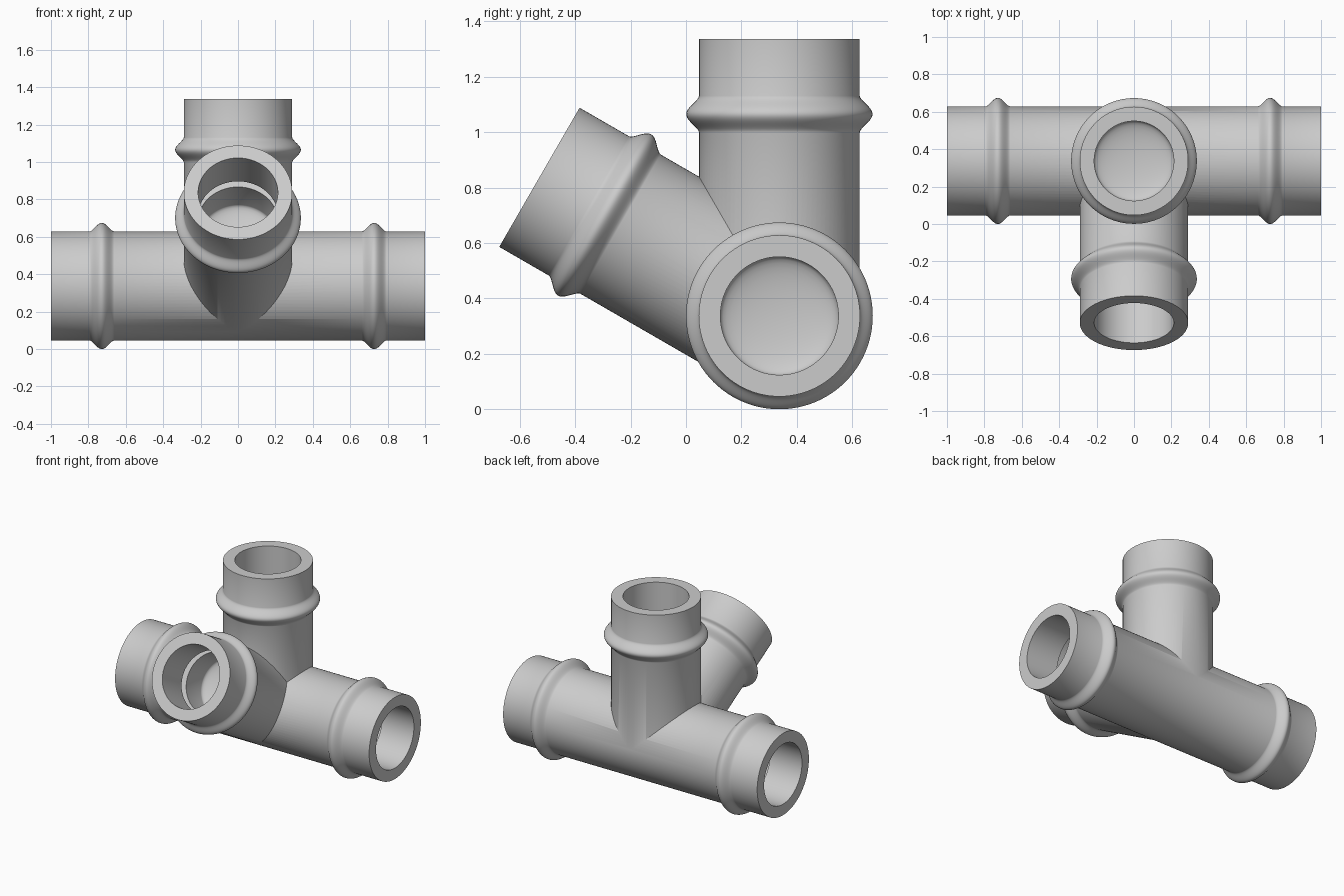
import bpy, bmesh, math
from mathutils import Vector

cube = bpy.data.objects.get("Cube")
if cube:
    bpy.data.objects.remove(cube, do_unlink=True)

CENTRE = Vector((0, 0.337, 0.337))
OUTER, BORE, BEAD = 0.291, 0.213, 0.046
SIDES = 96

metal = bpy.data.materials.new("pipe_grey")
metal.use_nodes = True
GREY = (0.6, 0.6, 0.6, 1)
metal.diffuse_color = GREY
metal.node_tree.nodes["Principled BSDF"].inputs["Base Color"].default_value = GREY


def socket_profile(radius):
    """(radius, distance along axis) from the blind bore floor to the outer wall."""
    # Dished floor of the socket
    pts = [(BORE * math.sin(a), 0.5 - 0.05 * math.cos(a))
           for a in (i * math.pi / 20 for i in range(11))]
    # Seal groove inside the bead, then the rim
    pts += [(BORE, 0.69), (0.25, 0.69), (0.25, 0.75), (BORE, 0.75),
            (BORE, 1), (radius, 1)]
    # Raised bead around the outside
    for i in range(21):
        s = 1 - i / 10
        bump = (0.5 + 0.5 * math.cos(math.pi * s)) ** 0.8
        pts.append((radius + BEAD * bump, 0.728 + 0.066 * s))
    return pts


def lathe(name, profile, direction):
    """Spin a profile about z, then turn it to point along direction."""
    bm = bmesh.new()
    verts = [bm.verts.new((r, 0, t)) for r, t in profile]
    edges = [bm.edges.new(pair) for pair in zip(verts, verts[1:])]
    bmesh.ops.spin(bm, geom=verts + edges, axis=(0, 0, 1), cent=(0, 0, 0),
                   angle=math.tau, steps=SIDES, use_duplicate=False)
    bmesh.ops.remove_doubles(bm, verts=bm.verts, dist=1e-5)
    bmesh.ops.recalc_face_normals(bm, faces=bm.faces)
    turn = Vector((0, 0, 1)).rotation_difference(Vector(direction))
    bmesh.ops.rotate(bm, verts=bm.verts, cent=(0, 0, 0), matrix=turn.to_matrix())
    bmesh.ops.translate(bm, verts=bm.verts, vec=CENTRE)
    mesh = bpy.data.meshes.new(name)
    bm.to_mesh(mesh)
    bm.free()
    mesh.materials.append(metal)
    obj = bpy.data.objects.new(name, mesh)
    bpy.context.collection.objects.link(obj)
    return obj


# Straight run with a socket at both ends
half = socket_profile(OUTER)
run = lathe("pipe_fitting", half + [(r, -t) for r, t in reversed(half)], (1, 0, 0))

# Upright and sloping branches, a hair slimmer so the joints cut cleanly
branch = socket_profile(OUTER - 0.001) + [(OUTER - 0.001, 0), (0, 0)]
slope = math.radians(30)
branches = [lathe("upright_branch", branch, (0, 0, 1)),
            lathe("sloping_branch", branch, (0, -math.cos(slope), math.sin(slope)))]

# Weld the branches into the run
bpy.context.view_layer.objects.active = run
for part in branches:
    weld = run.modifiers.new("weld", 'BOOLEAN')
    weld.operation = 'UNION'
    weld.solver = 'EXACT'
    weld.object = part
    bpy.ops.object.modifier_apply(modifier=weld.name)
    bpy.data.objects.remove(part, do_unlink=True)

bpy.ops.object.select_all(action='DESELECT')
run.select_set(True)
bpy.ops.object.shade_smooth_by_angle(angle=math.radians(30))
